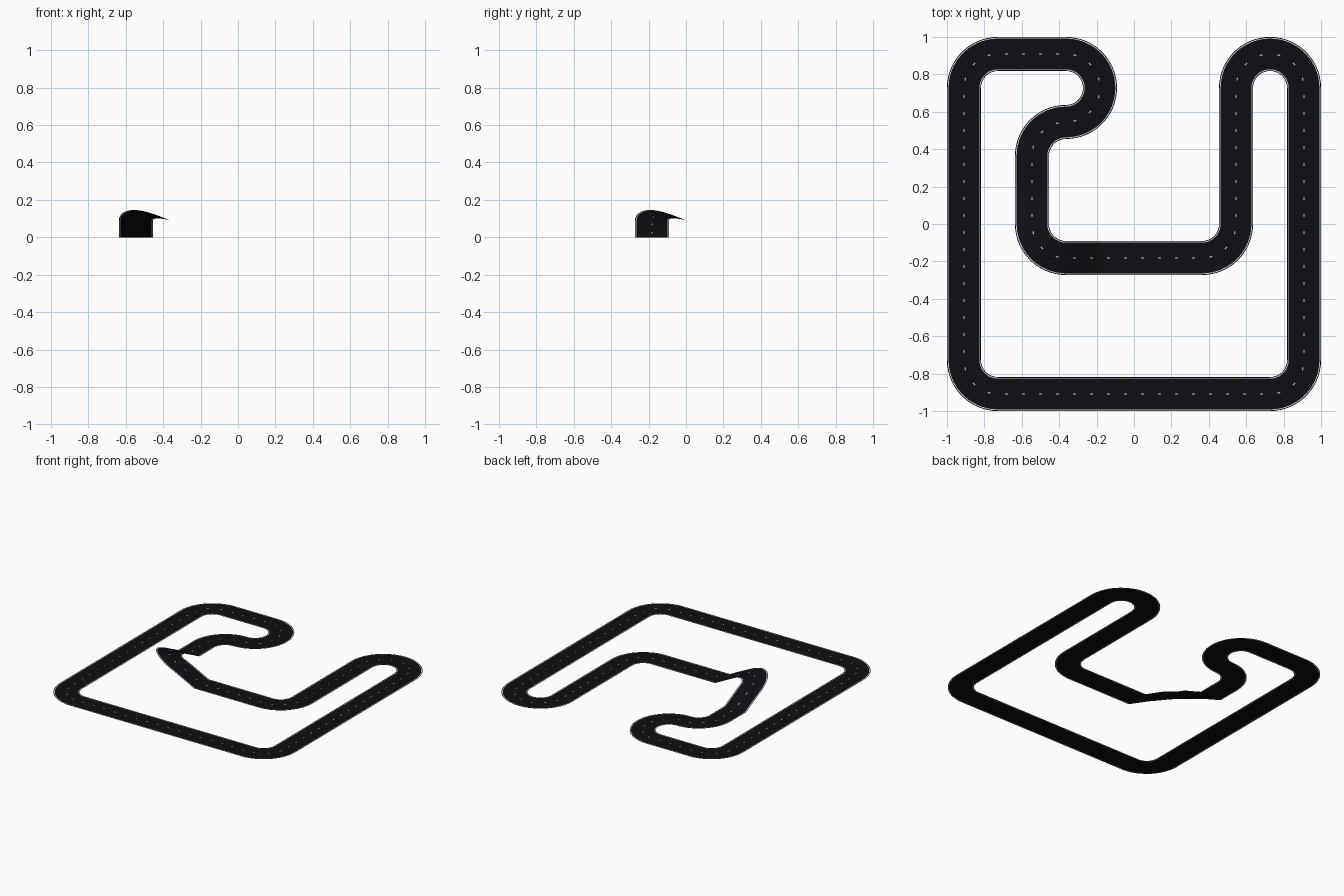
import bpy
from math import sin, cos, pi, radians, atan2, hypot

if "Cube" in bpy.data.objects:
    bpy.data.objects.remove(bpy.data.objects["Cube"])

U = 2 / 11            # half a track tile; every straight and bend is a multiple of it
HALF = U / 2          # half road width
RISE = U / 2          # height of the raised corner


def material(name, rgb):
    m = bpy.data.materials.new(name)
    m.diffuse_color = (*rgb, 1)
    m.use_nodes = True
    m.node_tree.nodes["Principled BSDF"].inputs["Base Color"].default_value = m.diffuse_color
    return m


ASPHALT = material("asphalt", (0.004, 0.0045, 0.006))
PAINT = material("road_paint", (0.8, 0.8, 0.8))

# Circuit: ("S", length in U) straight, ("R"/"L", degrees) bend of radius U
CIRCUIT = [("S", 8), ("R", 90), ("S", 2), ("R", 180), ("L", 90), ("S", 2), ("L", 90),
           ("S", 4), ("L", 90), ("S", 4), ("R", 180), ("S", 8), ("R", 90), ("S", 8), ("R", 90)]


def height(x, y):
    """Raised, banked corner with a straight ramp on either side."""
    x, y = x / U + 2, y / U
    if -1.6 < x <= 0 and -1.6 < y <= 0:
        lift = max(0, sin(2 * atan2(-y, -x)))
        return RISE + lift * (0.010 + 0.045 * (hypot(x, y) - 0.5))
    if 0 < x < 1 and -1.6 < y < -0.4:
        return RISE * (1 - x)
    if -1.6 < x < -0.4 and 0 < y < 1:
        return RISE * (1 - y)
    return 0.0


def walk(seg, start, t):
    """Position and heading at fraction t of a segment."""
    kind, amount = seg
    x, y, a = start
    if kind == "S":
        return x + cos(a) * amount * U * t, y + sin(a) * amount * U * t, a
    side = 1 if kind == "L" else -1
    cx, cy = x - side * sin(a) * U, y + side * cos(a) * U
    b = a + side * radians(amount) * t
    return cx + side * sin(b) * U, cy - side * cos(b) * U, b


# Sample the centre line, and the dash positions along it
path, dashes = [], []
pose = (-5 * U, -4 * U, pi / 2)
for seg in CIRCUIT:
    straight = seg[0] == "S"
    n = seg[1] if straight else seg[1] // 6
    path += [walk(seg, pose, i / n) for i in range(n)]
    d = seg[1] * 2 if straight else seg[1] // 30
    dashes += [walk(seg, pose, (i + 0.5) / d) for i in range(d)]
    pose = walk(seg, pose, 1)


def point(p, side, along=0.0, lift=0.0):
    """Point on the road surface: side is the offset to the left of the heading."""
    x, y, a = p
    x += -sin(a) * side + cos(a) * along
    y += cos(a) * side + sin(a) * along
    return x, y, height(round(x, 6), round(y, 6)) + lift


def build(name, verts, faces, mat):
    me = bpy.data.meshes.new(name)
    me.from_pydata(verts, [], faces)
    me.materials.append(mat)
    for f in me.polygons:
        f.use_smooth = True
    ob = bpy.data.objects.new(name, me)
    bpy.context.collection.objects.link(ob)
    bpy.context.view_layer.objects.active = ob
    ob.select_set(True)
    bpy.ops.object.shade_smooth_by_angle(angle=radians(20))
    ob.select_set(False)


def ribbon(name, left, right, mat):
    n = len(path)
    verts = [point(p, s) for p in path for s in (left, right)]
    faces = []
    for i in range(n):
        j = (i + 1) % n
        faces.append((2 * i, 2 * i + 1, 2 * j + 1, 2 * j))
    build(name, verts, faces, mat)


# Road surface, painted edge lines and narrow outer shoulders
LINE_IN, LINE_OUT = 0.082, 0.087
ribbon("road_surface", LINE_IN, -LINE_IN, ASPHALT)
for label, s in (("left", 1), ("right", -1)):
    for part, a, b, mat in (("edge_line", LINE_IN, LINE_OUT, PAINT),
                            ("shoulder", LINE_OUT, HALF, ASPHALT)):
        lo, hi = sorted((s * a, s * b))
        ribbon(f"{label}_{part}", hi, lo, mat)

# Centre dashes
verts, faces = [], []
for p in dashes:
    k = len(verts)
    for side, along in ((0.003, -0.008), (-0.003, -0.008), (-0.003, 0.008), (0.003, 0.008)):
        verts.append(point(p, side, along, 0.001))
    faces.append((k, k + 1, k + 2, k + 3))
build("centre_dashes", verts, faces, PAINT)
